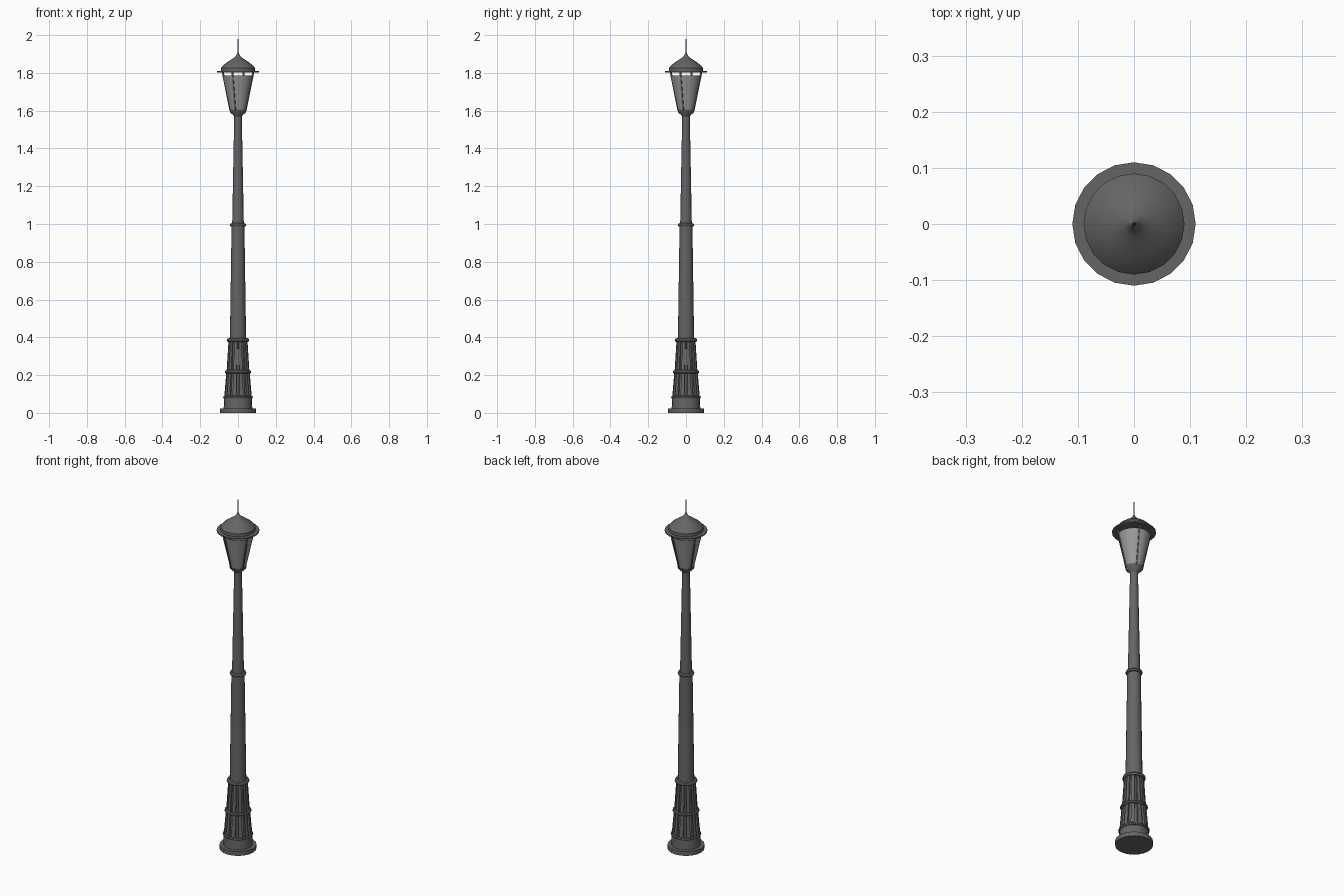
import bpy, bmesh
from math import sin, cos, pi, radians
from mathutils import Vector

if "Cube" in bpy.data.objects:
    bpy.data.objects.remove(bpy.data.objects["Cube"])

SIDES = 20


def make_material(name, grey):
    m = bpy.data.materials.new(name)
    m.diffuse_color = (grey, grey, grey, 1)
    m.use_nodes = True
    m.node_tree.nodes["Principled BSDF"].inputs["Base Color"].default_value = m.diffuse_color
    return m


METAL = make_material("dark_metal", 0.13)
GLASS = make_material("pale_glass", 0.32)


def finish(bm, name, mat, smooth):
    bmesh.ops.recalc_face_normals(bm, faces=bm.faces)
    me = bpy.data.meshes.new(name)
    bm.to_mesh(me)
    bm.free()
    ob = bpy.data.objects.new(name, me)
    bpy.context.collection.objects.link(ob)
    me.materials.append(mat)
    if smooth:
        bpy.ops.object.select_all(action='DESELECT')
        ob.select_set(True)
        bpy.context.view_layer.objects.active = ob
        bpy.ops.object.shade_smooth_by_angle(angle=radians(35))
    return ob


def lathe(name, profile, mat=METAL, caps=True, closed=False, sides=SIDES):
    """Revolve (radius, z) points around the z axis."""
    bm = bmesh.new()
    rings = [[bm.verts.new((r * cos(2 * pi * i / sides), r * sin(2 * pi * i / sides), z))
              for i in range(sides)] for r, z in profile]
    pairs = list(zip(rings, rings[1:]))
    if closed:
        pairs.append((rings[-1], rings[0]))
    for a, b in pairs:
        for i in range(sides):
            j = (i + 1) % sides
            bm.faces.new((a[i], a[j], b[j], b[i]))
    if caps and not closed:
        bm.faces.new(rings[0])
        bm.faces.new(rings[-1])
    return finish(bm, name, mat, True)


def collar(name, z, r, tube):
    """Rounded ring around the post."""
    pts = [(r - tube + tube * cos(2 * pi * k / 8), z + tube * sin(2 * pi * k / 8)) for k in range(8)]
    return lathe(name, pts, closed=True)


def bars(name, count, start, r0, z0, r1, z1, w0, w1, depth):
    """Tapered bars leaning along a cone, spaced around the axis."""
    bm = bmesh.new()
    for k in range(count):
        a = start + 2 * pi * k / count
        out, side = Vector((cos(a), sin(a), 0)), Vector((-sin(a), cos(a), 0))
        lo, hi = [[bm.verts.new(out * (r - d) + side * s * w / 2 + Vector((0, 0, z)))
                   for d, s in ((0, -1), (0, 1), (depth, 1), (depth, -1))]
                  for r, z, w in ((r0, z0, w0), (r1, z1, w1))]
        bm.faces.new(lo)
        bm.faces.new(hi)
        for i in range(4):
            j = (i + 1) % 4
            bm.faces.new((lo[i], lo[j], hi[j], hi[i]))
    return finish(bm, name, METAL, False)


# Base: round plinth, drum and tapered core
lathe("plinth", [(0.095, 0), (0.095, 0.024), (0.076, 0.024)])
lathe("base_drum", [(0.076, 0.02), (0.073, 0.078), (0.062, 0.088)])
lathe("base_core", [(0.064, 0.08), (0.054, 0.21), (0.043, 0.385)])

# Two tiers of ribs
bars("lower_ribs", 12, radians(15), 0.072, 0.092, 0.062, 0.21, 0.021, 0.018, 0.016)
bars("upper_ribs", 12, radians(15), 0.060, 0.222, 0.050, 0.38, 0.018, 0.015, 0.014)

# Tapered shaft
lathe("lower_shaft", [(0.043, 0.38), (0.034, 0.99)])
lathe("upper_shaft", [(0.031, 0.99), (0.020, 1.575)])

# Collars
collar("base_collar", 0.083, 0.079, 0.008)
collar("rib_collar", 0.217, 0.070, 0.009)
collar("rib_top_collar", 0.385, 0.059, 0.011)
collar("shaft_collar", 0.995, 0.043, 0.010)

# Lantern cup, glass and four frame struts
lathe("lantern_cup", [(0.019, 1.565), (0.024, 1.575), (0.042, 1.592), (0.045, 1.605)])
lathe("lantern_glass", [(0.042, 1.602), (0.083, 1.786)], GLASS, caps=False)
bars("lantern_struts", 4, radians(-20), 0.046, 1.597, 0.090, 1.805, 0.008, 0.008, 0.008)

# Roof with wide brim and needle finial
lathe("roof_brim", [(0.110, 1.802), (0.110, 1.809)])
lathe("roof", [(0.090, 1.807), (0.090, 1.826), (0.078, 1.840), (0.058, 1.856), (0.037, 1.870),
               (0.021, 1.881), (0.011, 1.891), (0.006, 1.901), (0.003, 1.908)])
lathe("finial", [(0.004, 1.895), (0.003, 1.940), (0.0005, 2.0)], sides=8)
